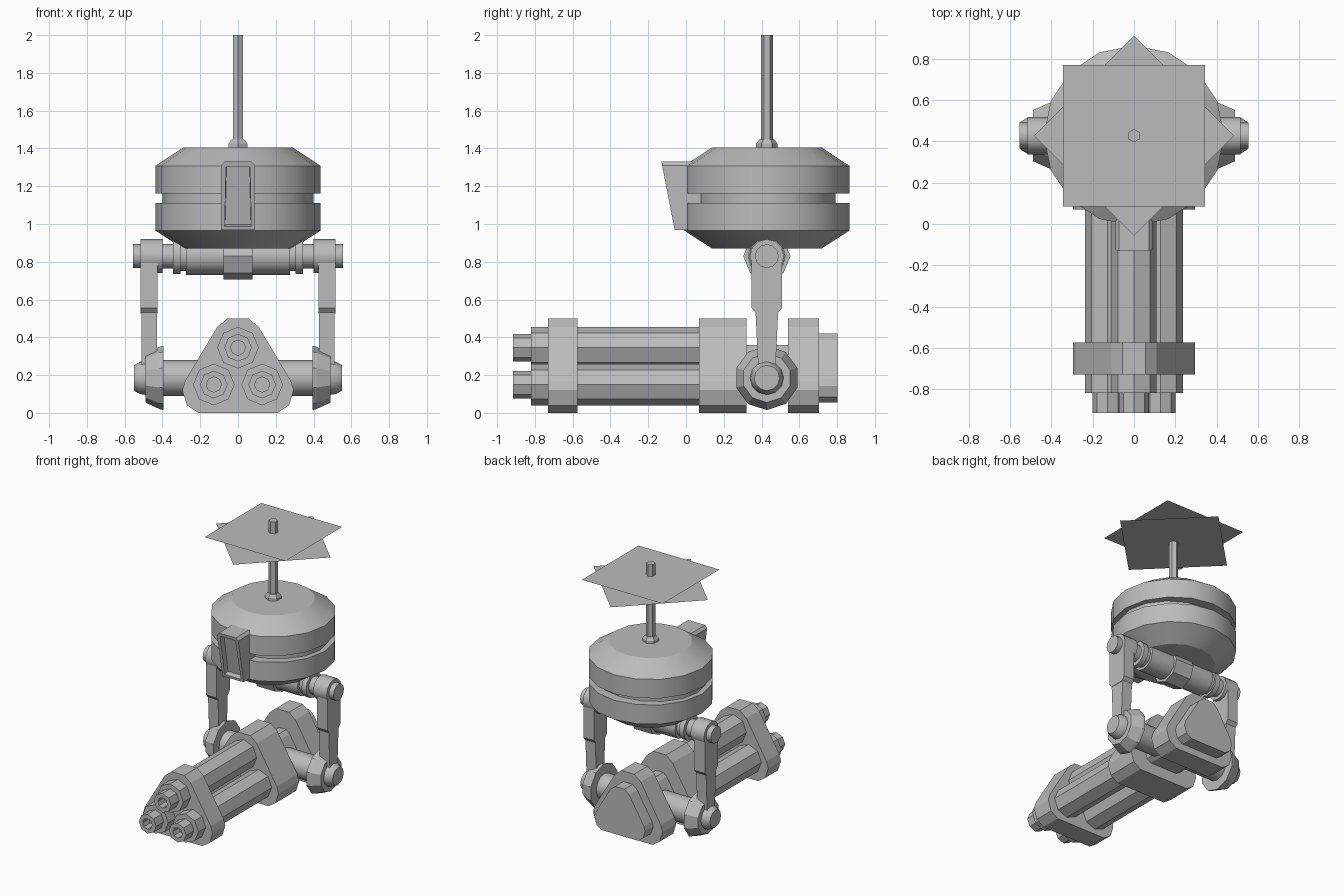
import bpy, bmesh, math
from mathutils import Matrix, Vector

if "Cube" in bpy.data.objects:
    bpy.data.objects.remove(bpy.data.objects["Cube"])

CY = 0.428   # depth of the turret axis
grey = bpy.data.materials.new("grey metal")
grey.diffuse_color = (0.5, 0.5, 0.5, 1)
grey.use_nodes = True
grey.node_tree.nodes["Principled BSDF"].inputs["Base Color"].default_value = grey.diffuse_color


def finish(name, bm, smooth=None):
    bmesh.ops.recalc_face_normals(bm, faces=bm.faces[:])
    me = bpy.data.meshes.new(name)
    bm.to_mesh(me)
    bm.free()
    me.materials.append(grey)
    ob = bpy.data.objects.new(name, me)
    bpy.context.collection.objects.link(ob)
    if smooth:
        bpy.ops.object.select_all(action='DESELECT')
        ob.select_set(True)
        bpy.context.view_layer.objects.active = ob
        bpy.ops.object.shade_smooth_by_angle(angle=math.radians(smooth))
    return ob


def skin(bm, rings):
    """Bridge matching rings of points and cap both ends."""
    rows = [[bm.verts.new(p) for p in ring] for ring in rings]
    n = len(rows[0])
    for a, b in zip(rows, rows[1:]):
        for i in range(n):
            j = (i + 1) % n
            bm.faces.new((a[i], a[j], b[j], b[i]))
    bm.faces.new(rows[0])
    bm.faces.new(rows[-1])


def lathe(name, axis, profile, n, loc, smooth=None, turn=0.0, squash=1.0):
    """Turn a (radius, position) profile around one axis."""
    def point(r, t, a):
        u, v = r * math.cos(a), r * math.sin(a) * squash
        p = {'x': (t, u, v), 'y': (u, t, v), 'z': (u, v, t)}[axis]
        return Vector(p) + Vector(loc)
    bm = bmesh.new()
    skin(bm, [[point(r, t, turn + math.tau * i / n) for i in range(n)] for r, t in profile])
    return finish(name, bm, smooth)


def extrude_y(name, outline, y0, y1):
    bm = bmesh.new()
    skin(bm, [[(x, y, z) for x, z in outline] for y in (y0, y1)])
    return finish(name, bm)


def extrude_x(name, outline, x0, x1):
    bm = bmesh.new()
    skin(bm, [[(x, y, z) for y, z in outline] for x in (x0, x1)])
    return finish(name, bm)


# Round head: two bevelled shells around a recessed core
lathe("head_lower_shell", 'z', [(.29, .87), (.437, .965), (.437, 1.112)], 16, (0, CY, 0), 30)
lathe("head_core", 'z', [(.40, 1.09), (.40, 1.18)], 16, (0, CY, 0), 30, squash=.91)
lathe("head_upper_shell", 'z', [(.437, 1.162), (.437, 1.308), (.29, 1.405)], 16, (0, CY, 0), 30)

# Antenna with two crossed square plates
lathe("antenna_collar", 'z', [(.057, 1.40), (.057, 1.425), (.04, 1.447)], 6, (0, CY, 0), turn=math.pi / 6)
lathe("antenna_rod", 'z', [(.032, 1.44), (.032, 2.0)], 6, (0, CY, 0), turn=math.pi / 6)
for name, z, angle in (("upper_plate", 1.91, 0), ("lower_plate", 1.845, math.pi / 4)):
    bm = bmesh.new()
    mat = Matrix.Translation((0, CY, z)) @ Matrix.Rotation(angle, 4, 'Z')
    bmesh.ops.create_grid(bm, x_segments=1, y_segments=1, size=.343, matrix=mat)
    finish(name, bm)

# Eye housing: leaning box with chamfered top corners and a recessed window
outline = [(-.09, .968), (.09, .968), (.09, 1.31), (.072, 1.33), (-.072, 1.33), (-.09, 1.31)]
bm = bmesh.new()
skin(bm, [[(x, -.06 - .07 * (z - .968) / .362, z) for x, z in outline],
          [(x, .08, z) for x, z in outline]])
bmesh.ops.recalc_face_normals(bm, faces=bm.faces[:])
front = min(bm.faces, key=lambda f: f.calc_center_median().y)
bmesh.ops.inset_region(bm, faces=[front], thickness=.028)
bmesh.ops.inset_region(bm, faces=[front], thickness=.003, depth=-.04)
finish("eye_housing", bm)

# Stepped upper axle under the head
UZ = .83
lathe("upper_axle_centre", 'x', [(.125, -.077), (.125, .077)], 8, (0, CY, UZ))
lathe("upper_axle_sleeve", 'x', [(.10, -.275), (.10, .275)], 12, (0, CY, UZ), 31)
lathe("upper_axle_bar", 'x', [(.065, -.41), (.065, .41)], 12, (0, CY, UZ), 31)

# Lower axle
LZ = .185
lathe("lower_axle", 'x', [(.095, -.41), (.095, .41)], 12, (0, CY, LZ), 31)

for s, side in ((-1, "left"), (1, "right")):
    # Upper joint
    lathe(side + "_axle_ring", 'x', [(.095, s * .305), (.095, s * .345)], 12, (0, CY, UZ), 31)
    lathe(side + "_axle_neck", 'x', [(.08, s * .27), (.08, s * .31)], 12, (0, CY, UZ), 31)
    lathe(side + "_arm_head", 'x', [(.09, s * .40), (.09, s * .515)], 12, (0, CY, UZ), 31)
    lathe(side + "_arm_cap", 'x', [(.063, s * .51), (.063, s * .555)], 12, (0, CY, UZ), 31)
    # Arm: wide upper sleeve over a narrower lower strut
    sleeve = [(.08, .83), (.08, .555), (.055, .525), (-.055, .525), (-.08, .555), (-.08, .83)]
    extrude_x(side + "_arm_sleeve", [(CY + y, z) for y, z in sleeve], s * .425, s * .515)
    strut = [(.06, .54), (.045, .22), (-.045, .22), (-.06, .54)]
    extrude_x(side + "_arm_strut", [(CY + y, z) for y, z in strut], s * .428, s * .512)
    # Lower hub: flared disc and tapered cap
    lathe(side + "_hub", 'x', [(.17, s * .395), (.165, s * .415), (.13, s * .49)], 10, (0, CY, LZ), turn=math.pi / 10)
    lathe(side + "_hub_cap", 'x', [(.09, s * .485), (.085, s * .52), (.067, s * .55)], 12, (0, CY, LZ), 31)

# Rounded triangular gun clamps
half = [(.055, .50), (.11, .455), (.28, .17), (.295, .12), (.27, .04), (.21, 0)]
clamp = half + [(-x, z) for x, z in reversed(half)]


def scaled(k, zc):
    return [(x * k, zc + (z - zc) * k) for x, z in clamp]


extrude_y("front_clamp", clamp, -.73, -.575)
extrude_y("middle_clamp", clamp, .07, .32)
extrude_y("gun_core", scaled(.55, .19), .30, .56)
extrude_y("rear_clamp", clamp, .54, .705)
extrude_y("rear_plate", scaled(.73, .20), .70, .803)

# Three octagonal barrels with hollow tips
for i, (x, z) in enumerate(((0, .345), (-.128, .15), (.128, .15))):
    lathe("barrel_%d" % (i + 1), 'y', [(.11, .10), (.11, -.82)], 8, (x, 0, z))
    lathe("barrel_tip_%d" % (i + 1), 'y',
          [(.073, -.80), (.073, -.915), (.04, -.915), (.04, -.84)], 8, (x, 0, z))
